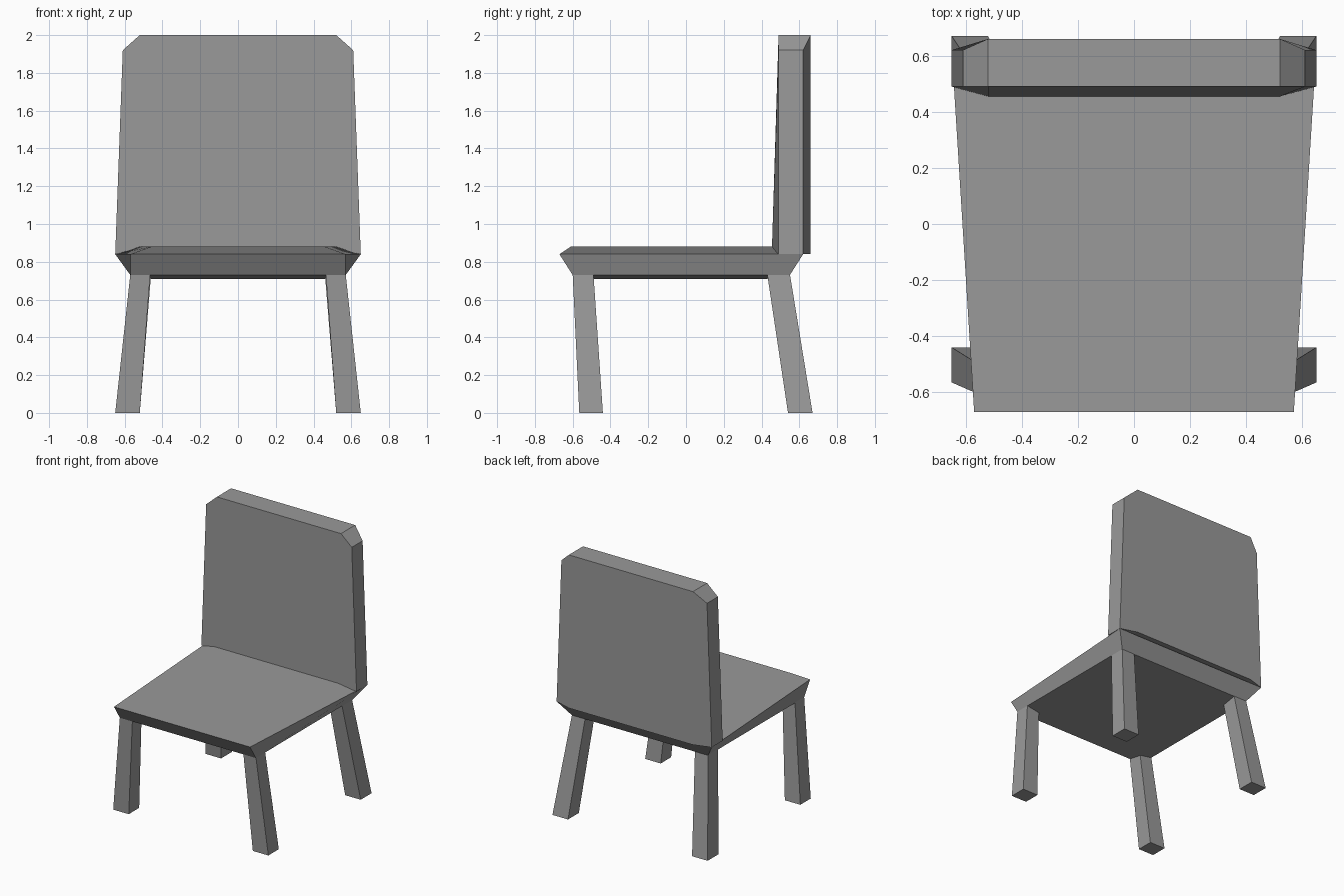
import bpy
import bmesh
from mathutils import Vector

cube = bpy.data.objects.get("Cube")
if cube:
    bpy.data.objects.remove(cube, do_unlink=True)

grey = bpy.data.materials.new("plain_grey")
grey.use_nodes = True
colour = (0.32, 0.32, 0.32, 1)
grey.diffuse_color = colour
bsdf = next(n for n in grey.node_tree.nodes if n.type == 'BSDF_PRINCIPLED')
bsdf.inputs["Base Color"].default_value = colour


def finish(name, bm, panels=()):
    """Make the object; each (face, direction) panel is shaded as one flat sheet."""
    bmesh.ops.recalc_face_normals(bm, faces=bm.faces)
    bm.faces.index_update()
    facing = {f.index: Vector(d) for f, d in panels}
    mesh = bpy.data.meshes.new(name)
    bm.to_mesh(mesh)
    bm.free()
    mesh.materials.append(grey)
    if facing:
        mesh.shade_smooth()
        normals = [facing.get(p.index, p.normal.copy()) for p in mesh.polygons for _ in p.loop_indices]
        mesh.normals_split_custom_set(normals)
    bpy.context.collection.objects.link(bpy.data.objects.new(name, mesh))


def loft(bm, loops):
    """Join point loops with quads and return the vertices and the side faces."""
    rings = [[bm.verts.new(p) for p in loop] for loop in loops]
    sides = []
    for a, b in zip(rings, rings[1:]):
        n = len(a)
        sides.append([bm.faces.new((a[i], a[(i + 1) % n], b[(i + 1) % n], b[i])) for i in range(n)])
    return rings, sides


def plan(front_w, front_y, back_w, back_y, z):
    return [(-front_w, front_y, z), (front_w, front_y, z), (back_w, back_y, z), (-back_w, back_y, z)]


# Seat: slightly crowned above and below a flared rim
bm = bmesh.new()
rings, sides = loft(bm, [
    plan(0.46, -0.49, 0.46, 0.43, 0.71),
    plan(0.57, -0.60, 0.57, 0.55, 0.73),
    plan(0.57, -0.67, 0.65, 0.62, 0.84),
    plan(0.46, -0.61, 0.52, 0.455, 0.88),
])
under = bm.faces.new(rings[0])
top = bm.faces.new(rings[-1])
panels = [(f, (0, 0, 1)) for f in sides[2] + [top]]
panels += [(f, (0, 0, -1)) for f in sides[0] + [under]]
finish("seat", bm, panels)


# Backrest: clipped upper corners and gently bowed front and back
def outline(half):
    return half + [(-x, y, z) for x, y, z in reversed(half)]


bm = bmesh.new()
rings, _ = loft(bm, [
    outline([(0.52, 0.455, 0.87), (0.65, 0.49, 0.84), (0.61, 0.49, 1.92), (0.52, 0.49, 2)]),
    outline([(0.52, 0.66, 0.84), (0.65, 0.62, 0.84), (0.61, 0.62, 1.92), (0.52, 0.66, 2)]),
])
panels = []
for ring, direction in zip(rings, ((0, -1, 0), (0, 1, 0))):
    for ids in ((0, 1, 2, 3), (0, 3, 4, 7), (4, 5, 6, 7)):
        panels.append((bm.faces.new([ring[i] for i in ids]), direction))
finish("backrest", bm, panels)


# Legs: splayed four-sided posts
def leg(name, side, top, foot):
    bm = bmesh.new()
    loops = []
    for (x0, x1, y0, y1), z in ((foot, 0), (top, 0.735)):
        loops.append([(side * x, y, z) for x, y in ((x0, y0), (x1, y0), (x1, y1), (x0, y1))])
    rings, _ = loft(bm, loops)
    for ring in rings:
        bm.faces.new(ring)
    finish(name, bm)


for label, side in (("left", 1), ("right", -1)):
    leg(f"front_{label}_leg", side, (0.465, 0.57, -0.60, -0.49), (0.52, 0.65, -0.565, -0.44))
    leg(f"rear_{label}_leg", side, (0.46, 0.57, 0.43, 0.55), (0.52, 0.65, 0.54, 0.67))
